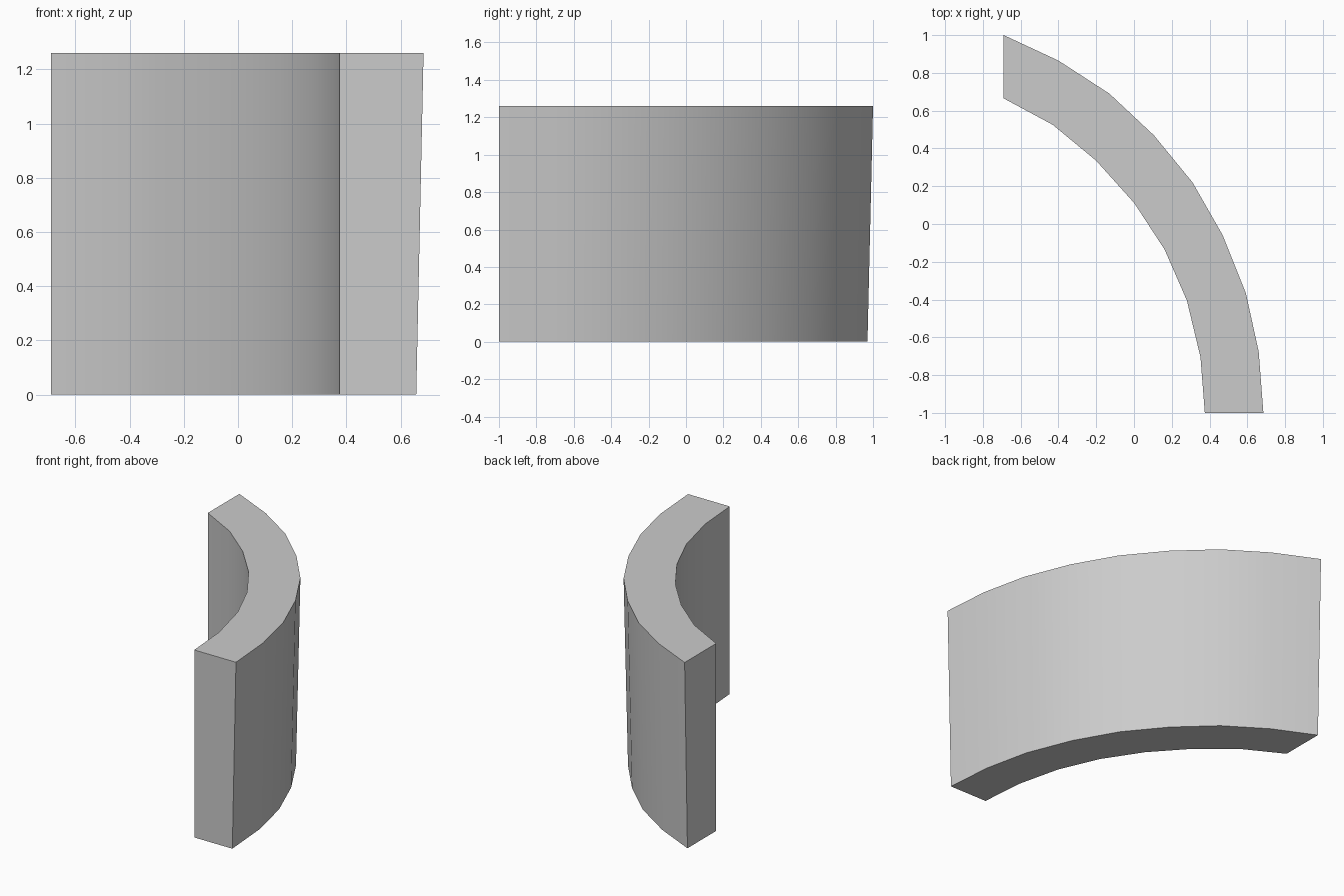
import bpy
import bmesh
from mathutils import Vector

cube = bpy.data.objects.get("Cube")
if cube:
    bpy.data.objects.remove(cube, do_unlink=True)

HEIGHT = 1.26
TAPER = 0.027  # the outer wall leans in by this much at the foot

# Plan of the wall: outer arc and inner arc, back to front
outer = [(-0.69, 1), (-0.4, 0.865), (-0.13, 0.69), (0.105, 0.47), (0.31, 0.22),
         (0.47, -0.06), (0.592, -0.365), (0.66, -0.675), (0.685, -1)]
inner = [(-0.69, 0.665), (-0.43, 0.525), (-0.2, 0.335), (0.002, 0.11),
         (0.162, -0.135), (0.28, -0.405), (0.352, -0.705), (0.375, -1)]


def foot_point(i):
    """Outer point moved inward; the ends slide along their flat end faces."""
    p = Vector(outer[i])
    if i == 0:
        return p - Vector((0, TAPER * 1.1))
    if i == len(outer) - 1:
        return p - Vector((TAPER, 0))
    along = Vector(outer[i + 1]) - Vector(outer[i - 1])
    return p - Vector((-along.y, along.x)).normalized() * TAPER


# Grey material
grey = bpy.data.materials.new("grey")
grey.use_nodes = True
colour = (0.6, 0.6, 0.6, 1)
grey.diffuse_color = colour
grey.node_tree.nodes["Principled BSDF"].inputs["Base Color"].default_value = colour

# Closed rings at the foot and the top, joined by side faces and capped
bm = bmesh.new()
foot_plan = [foot_point(i) for i in range(len(outer))] + inner[::-1]
top_plan = outer + inner[::-1]
foot = [bm.verts.new((x, y, 0)) for x, y in foot_plan]
top = [bm.verts.new((x, y, HEIGHT)) for x, y in top_plan]
count = len(foot)
for i in range(count):
    j = (i + 1) % count
    bm.faces.new((foot[i], foot[j], top[j], top[i]))
bm.faces.new(foot)
bm.faces.new(top)
bmesh.ops.recalc_face_normals(bm, faces=bm.faces)

mesh = bpy.data.meshes.new("curved_wall")
bm.to_mesh(mesh)
bm.free()
mesh.materials.append(grey)
wall = bpy.data.objects.new("curved_wall", mesh)
bpy.context.collection.objects.link(wall)

# Smooth arcs, crisp corners
bpy.ops.object.select_all(action="DESELECT")
wall.select_set(True)
bpy.context.view_layer.objects.active = wall
bpy.ops.object.shade_smooth_by_angle(angle=0.52)
